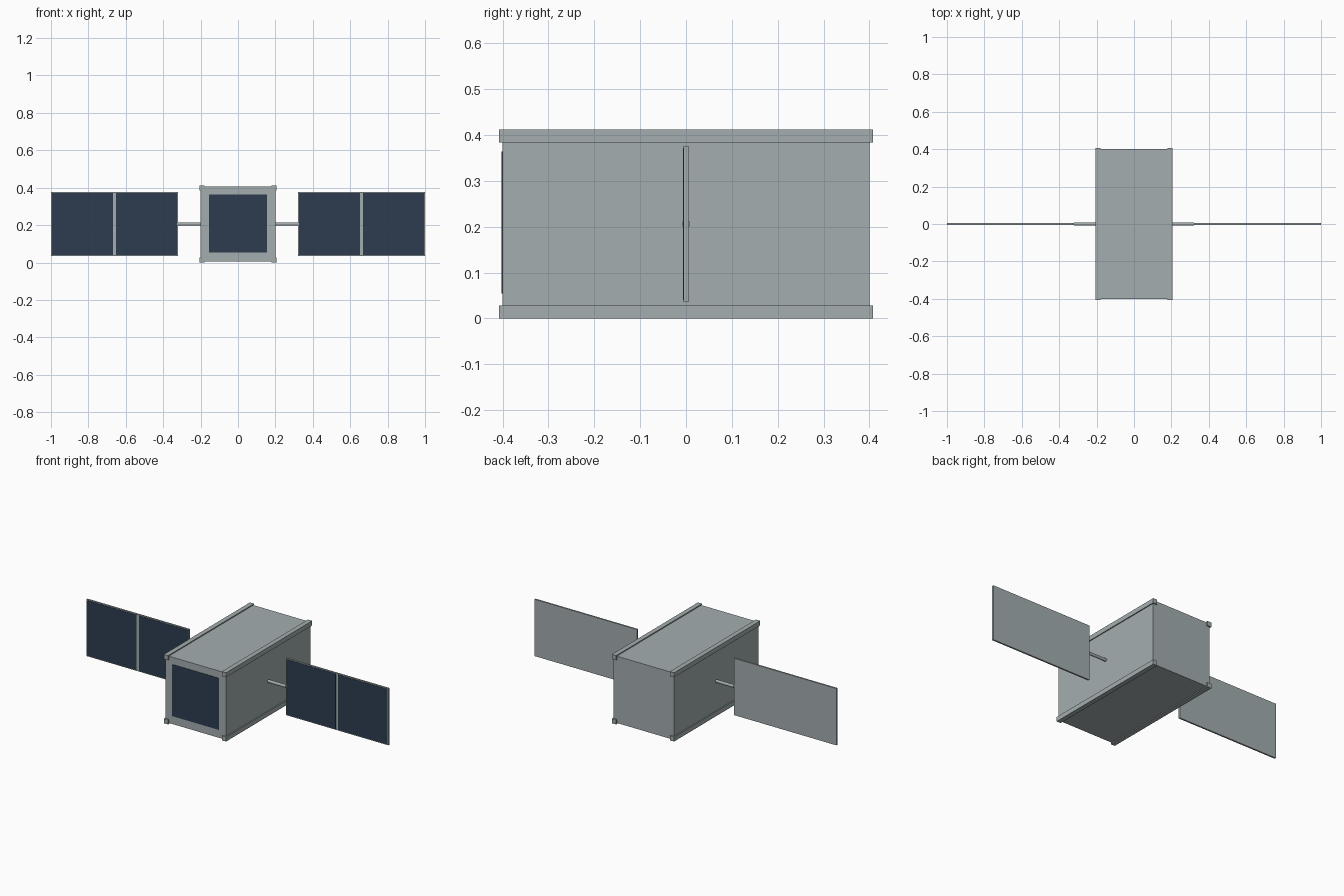
import bpy
import math

cube = bpy.data.objects.get("Cube")
if cube:
    bpy.data.objects.remove(cube, do_unlink=True)


def make_material(name, rgb):
    mat = bpy.data.materials.new(name)
    mat.use_nodes = True
    mat.diffuse_color = (*rgb, 1)
    mat.node_tree.nodes["Principled BSDF"].inputs["Base Color"].default_value = (*rgb, 1)
    return mat


GREY = make_material("satin grey metal", (0.37, 0.42, 0.43))
NAVY = make_material("dark navy solar cell", (0.027, 0.045, 0.08))
MID = 0.206  # height of the satellite axis


def box(name, center, size, mat):
    bpy.ops.mesh.primitive_cube_add(size=1, location=center)
    obj = bpy.context.object
    obj.name = name
    obj.scale = size
    bpy.ops.object.transform_apply(location=False, rotation=False, scale=True)
    obj.data.materials.append(mat)
    return obj


# Main bus with a solar cell on its front face
box("body", (0, 0, MID), (0.4, 0.8, 0.4), GREY)
box("front_cell", (0, -0.4005, MID + 0.003), (0.31, 0.003, 0.31), NAVY)

for side, s in (("left", 1), ("right", -1)):
    # Corner rails along the bus
    for level, v in (("upper", 1), ("lower", -1)):
        box(f"{side}_{level}_rail", (s * 0.192, 0, MID + v * 0.192),
            (0.028, 0.815, 0.028), GREY)

    # Boom carrying the wing
    bpy.ops.mesh.primitive_cylinder_add(vertices=16, radius=0.009, depth=0.13,
                                        location=(s * 0.255, 0, MID),
                                        rotation=(0, math.pi / 2, 0))
    boom = bpy.context.object
    boom.name = f"{side}_boom"
    boom.data.materials.append(GREY)
    bpy.ops.object.shade_smooth_by_angle()

    # Wing panel with two cells on the front
    box(f"{side}_wing", (s * 0.66, 0, MID), (0.68, 0.01, 0.34), GREY)
    for part, x in (("inner", 0.4885), ("outer", 0.8315)):
        box(f"{side}_{part}_cell", (s * x, -0.005, MID), (0.327, 0.003, 0.331), NAVY)
